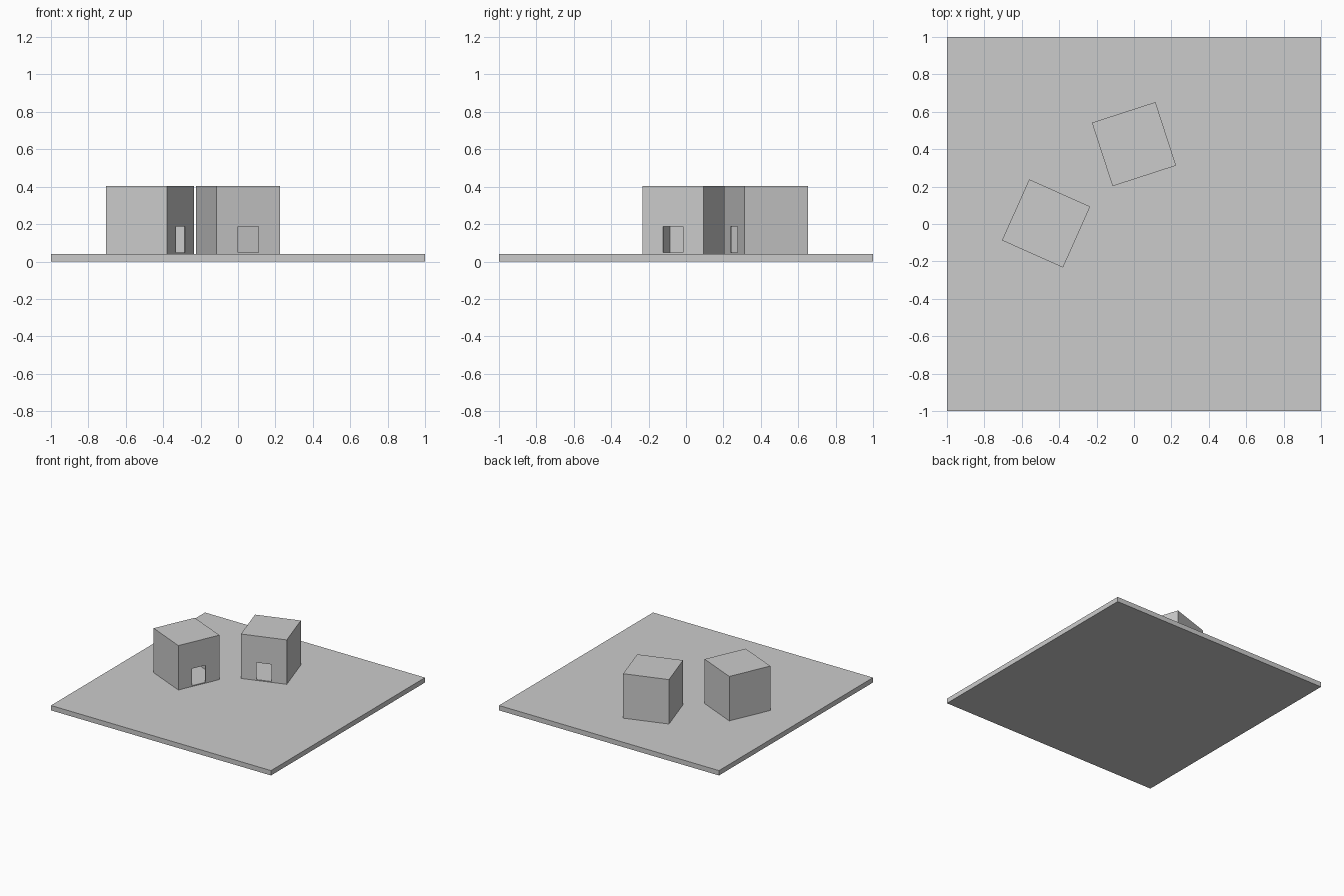
import bpy
from math import radians

if "Cube" in bpy.data.objects:
    bpy.data.objects.remove(bpy.data.objects["Cube"])

BASE_H, SIDE, WALL = 0.04, 0.357, 0.006


def box(name, size, loc, rot=0.0, parent=None):
    bpy.ops.mesh.primitive_cube_add(size=1)
    ob = bpy.context.object
    ob.name = name
    for v in ob.data.vertices:
        v.co = [c * s for c, s in zip(v.co, size)]
    ob.location = loc
    ob.rotation_euler.z = rot
    ob.parent = parent
    return ob


def cut(target, cutter):
    m = target.modifiers.new(cutter.name, 'BOOLEAN')
    m.operation = 'DIFFERENCE'
    m.solver = 'EXACT'
    m.object = cutter
    cutter.hide_render = True
    cutter.hide_set(True)


def hut(name, x, y, angle):
    # thin-walled cube hut, doorway in the middle of its local -y side
    h = 0.405 - BASE_H
    shell = box(name, (SIDE, SIDE, h), (x, y, BASE_H + h / 2), radians(angle))
    inner = box(name + "_room_cutter",
                (SIDE - 2 * WALL, SIDE - 2 * WALL, h - 2 * WALL), (0, 0, 0), 0, shell)
    z0, z1 = 0.047, 0.187
    door = box(name + "_door_cutter", (0.117, 0.1, z1 - z0),
               (0, -SIDE / 2, (z0 + z1) / 2 - shell.location.z), 0, shell)
    cut(shell, inner)
    cut(shell, door)


# Ground slab
box("base_slab", (2, 2, BASE_H), (0, 0, BASE_H / 2))

# Two huts
hut("left_hut", -0.47, 0.003, 66)
hut("right_hut", 0.0, 0.427, 18)
